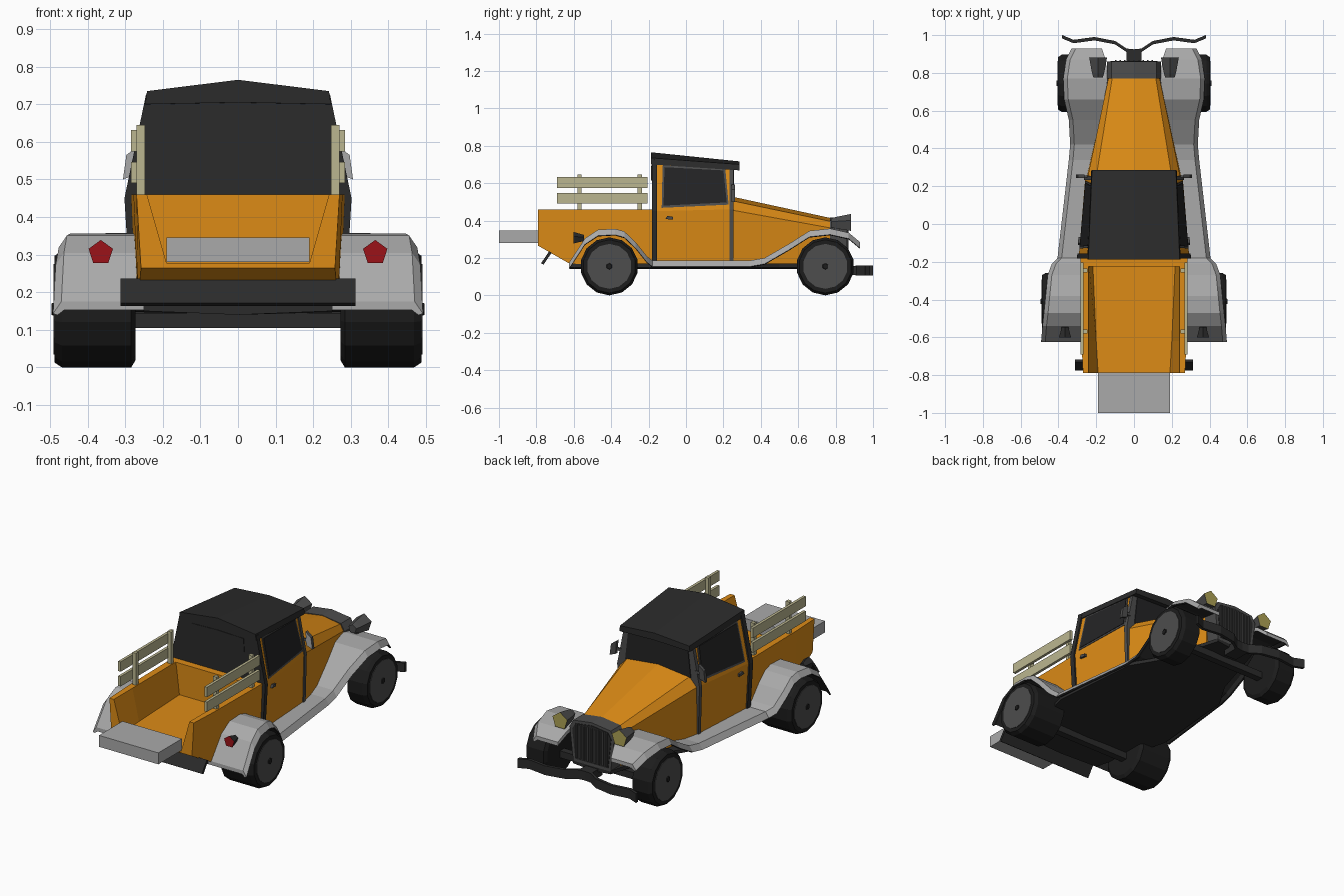
import bpy, bmesh, math
from mathutils import Vector

cube = bpy.data.objects.get("Cube")
if cube:
    bpy.data.objects.remove(cube, do_unlink=True)


def material(name, r, g, b):
    m = bpy.data.materials.new(name)
    m.use_nodes = True
    m.diffuse_color = (r, g, b, 1)
    m.node_tree.nodes["Principled BSDF"].inputs["Base Color"].default_value = (r, g, b, 1)
    return m


ORANGE = material("orange paint", 0.72, 0.26, 0.008)
GREY = material("light grey", 0.4, 0.4, 0.4)
BLACK = material("soft black", 0.024, 0.024, 0.024)
TRIM = material("dark grey trim", 0.075, 0.075, 0.075)
TYRE = material("tyre rubber", 0.012, 0.012, 0.012)
GLASS = material("dark glass", 0.017, 0.017, 0.018)
WOOD = material("pale wood", 0.5, 0.47, 0.28)
RED = material("red lens", 0.33, 0.006, 0.009)
YELLOW = material("yellow lens", 0.42, 0.36, 0.09)


def loft(name, rings, mat, pair=False, second=None, rule=None):
    """Skin matching closed rings, cap both ends, optionally mirror over x."""
    bm = bmesh.new()
    rows = [[bm.verts.new(p) for p in ring] for ring in rings]
    n = len(rows[0])
    for a, b in zip(rows, rows[1:]):
        for i in range(n):
            j = (i + 1) % n
            bm.faces.new((a[i], a[j], b[j], b[i]))
    bm.faces.new(rows[0])
    bm.faces.new(rows[-1])
    bmesh.ops.recalc_face_normals(bm, faces=bm.faces)
    bm.normal_update()
    if rule:
        for f in bm.faces:
            f.material_index = int(rule(f))
    me = bpy.data.meshes.new(name)
    bm.to_mesh(me)
    bm.free()
    me.materials.append(mat)
    if second:
        me.materials.append(second)
    ob = bpy.data.objects.new(name, me)
    bpy.context.scene.collection.objects.link(ob)
    if pair:
        ob.modifiers.new("Mirror", "MIRROR").use_mirror_merge = False
    return ob


def section(y, half):
    """Symmetric ring at y from a half profile of (x, z)."""
    left = [(-x, y, z) for x, z in reversed(half) if x > 0]
    return [(x, y, z) for x, z in half] + left


def box(name, x, y, z, mat, pair=False):
    rings = [[(x[0], b, z[0]), (x[1], b, z[0]), (x[1], b, z[1]), (x[0], b, z[1])] for b in y]
    return loft(name, rings, mat, pair)


def lathe(name, axis, centre, profile, sides, mat, **kw):
    """Rings of (position, radius) along the x or y axis."""
    rings = []
    for d, r in profile:
        ring = []
        for k in range(sides):
            a = 2 * math.pi * k / sides + math.pi / 2
            u, v = r * math.cos(a), r * math.sin(a)
            ring.append(Vector(centre) + Vector((d, u, v) if axis == "x" else (u, d, v)))
        rings.append(ring)
    return loft(name, rings, mat, True, **kw)


# Cab: half profiles at the rear and the front, blended along y
REAR, FRONT = -0.17, 0.245
rear_half = [(0, 0.165), (0.275, 0.165), (0.292, 0.45), (0.235, 0.725), (0, 0.75)]
front_half = [(0, 0.165), (0.25, 0.165), (0.258, 0.46), (0.213, 0.685), (0, 0.7)]


def cab(y, grow=0.0):
    t = (y - REAR) / (FRONT - REAR)
    pts = [Vector(a).lerp(Vector(b), t) for a, b in zip(rear_half, front_half)]
    return [(p.x + grow if p.x > 0 else 0, p.y) for p in pts]


def cab_side(y, z):
    p = cab(y)
    lo, hi = (p[2], p[3]) if z > p[2][1] else (p[1], p[2])
    return lo[0] + (hi[0] - lo[0]) * (z - lo[1]) / (hi[1] - lo[1])


def side_plate(name, outline, out, mat):
    rings = [[(cab_side(y, z) + d, y, z) for y, z in outline] for d in (-0.003, out)]
    return loft(name, rings, mat, True)


loft("cab_body", [section(y, cab(y)) for y in (REAR, FRONT)], ORANGE)
loft("cab_back_panel", [section(y, cab(y, 0.009)) for y in (-0.183, -0.155)], BLACK)
loft("windshield_frame", [section(y, cab(y, 0.006)) for y in (0.232, 0.253)], TRIM)
loft("windshield", [section(y, [(0, 0.52), (0.21, 0.5), (0.19, 0.675), (0, 0.69)])
                    for y in (0.25, 0.257)], GLASS)
side_plate("door_window_frame", [(-0.13, 0.468), (-0.125, 0.695), (0.21, 0.678), (0.228, 0.485)], 0.003, TRIM)
side_plate("door_window", [(-0.12, 0.48), (-0.115, 0.685), (0.2, 0.668), (0.218, 0.497)], 0.006, GLASS)
side_plate("door_handle", [(-0.11, 0.408), (-0.1, 0.425), (-0.07, 0.42), (-0.07, 0.405)], 0.012, TRIM)
loft("roof", [section(-0.187, [(0, 0.705), (0.247, 0.7), (0.242, 0.735), (0, 0.765)]),
              section(0.287, [(0, 0.675), (0.226, 0.668), (0.222, 0.7), (0, 0.716)])], BLACK)
loft("rear_window", [section(y, [(0, 0.615), (0.17, 0.615), (0.165, 0.69), (0, 0.695)])
                     for y in (-0.186, -0.18)], BLACK)

# Hood and radiator
loft("hood", [section(0.25, [(0, 0.165), (0.25, 0.165), (0.245, 0.455), (0.2, 0.505), (0, 0.527)]),
              section(0.775, [(0, 0.165), (0.13, 0.165), (0.135, 0.36), (0.115, 0.395), (0, 0.413)])], ORANGE)
shell = [(0, 0.165), (0.12, 0.165), (0.143, 0.36), (0.12, 0.4), (0, 0.416)]
loft("radiator_shell", [section(y, shell) for y in (0.77, 0.86)], TRIM)
loft("grille", [section(y, [(x * 0.87, 0.29 + (z - 0.29) * 0.87) for x, z in shell])
                for y in (0.855, 0.863)], BLACK)
for i in range(9):
    x = (i - 4) * 0.024
    box("grille_bar", (x - 0.004, x + 0.004), (0.86, 0.869), (0.19, 0.385), TRIM)

# Fenders and running boards: stations of y, height, inner x, outer x
fender_path = [
    (0.93, 0.285, 0.17, 0.33), (0.87, 0.335, 0.15, 0.36), (0.77, 0.357, 0.14, 0.375),
    (0.66, 0.345, 0.15, 0.37), (0.55, 0.275, 0.17, 0.345), (0.42, 0.2, 0.2, 0.338),
    (0.34, 0.186, 0.22, 0.345), (-0.18, 0.186, 0.25, 0.405), (-0.21, 0.21, 0.25, 0.435),
    (-0.27, 0.285, 0.25, 0.457), (-0.33, 0.342, 0.25, 0.463), (-0.38, 0.356, 0.25, 0.468),
    (-0.47, 0.351, 0.25, 0.477), (-0.54, 0.305, 0.25, 0.485), (-0.625, 0.175, 0.25, 0.492)]
loft("fender_and_running_board",
     [[(xi, y, z), (xo - 0.022, y, z), (xo, y, z - 0.032), (xo - 0.012, y, z - 0.036),
       (xo - 0.03, y, z - 0.022), (xi, y, z - 0.022)] for y, z, xi, xo in fender_path],
     GREY, True, BLACK, lambda f: f.normal.z < -0.3 and f.calc_center_median().y > -0.6)

# Underbody and axles
loft("underbody", [section(y, [(0, 0.14), (w, 0.15), (w, 0.17), (0, 0.17)])
                   for y, w in ((-0.62, 0.25), (-0.18, 0.37), (0.34, 0.325), (0.5, 0.23), (0.86, 0.12))], BLACK)
for name, y in (("rear_axle", -0.41), ("front_axle", 0.745)):
    box(name, (-0.3, 0.3), (y - 0.02, y + 0.02), (0.105, 0.145), BLACK)

# Wheels
for name, y, inner, outer in (("rear", -0.41, 0.272, 0.488), ("front", 0.745, 0.272, 0.403)):
    c = (0, y, 0.155)
    lathe(name + "_tyre", "x", c, [(inner, 0.135), (inner + 0.012, 0.155), (outer - 0.02, 0.155),
                                   (outer, 0.142)], 14, TYRE)
    lathe(name + "_wheel_disc", "x", c, [(outer - 0.01, 0.12), (outer + 0.003, 0.12)], 14, TRIM)
    lathe(name + "_hub_cap", "x", c, [(outer, 0.018), (outer + 0.008, 0.015)], 6, TYRE)

# Cargo bed, open at the tail
bed = [(y, [(0, zb), (w - 0.012, zb), (w, 0.46), (0.242, 0.46), (floor, 0.278), (0, 0.278)])
       for y, zb, w, floor in ((-0.79, 0.265, 0.27, 0.19), (-0.62, 0.168, 0.278, 0.2), (-0.17, 0.168, 0.284, 0.22))]
loft("cargo_bed", [section(y, half) for y, half in bed], ORANGE)
box("bed_front_wall", (-0.25, 0.25), (-0.225, -0.175), (0.2, 0.46), ORANGE)
box("tailgate", (-0.19, 0.19), (-1.0, -0.785), (0.28, 0.346), GREY)

# Stake racks
for y in (-0.57, -0.247):
    box("rack_post", (0.247, 0.27), (y - 0.011, y + 0.011), (0.45, 0.645), WOOD, True)
for z in (0.49, 0.575):
    box("rack_board", (0.268, 0.284), (-0.69, -0.205), (z, z + 0.057), WOOD, True)

# Bumpers
loft("rear_bumper", [[(x, -0.775, 0.172), (x, -0.762, 0.164), (x, -0.718, 0.228), (x, -0.731, 0.236)]
                     for x in (-0.312, 0.312)], BLACK)
bumper_path = [(0, 0.918), (0.04, 0.922), (0.1, 0.962), (0.21, 0.983), (0.32, 0.968), (0.38, 0.993)]
loft("front_bumper", [[(x, y - 0.011, 0.107), (x, y + 0.007, 0.107), (x, y + 0.007, 0.16),
                       (x, y - 0.011, 0.16)] for x, y in bumper_path], BLACK, True)
box("bumper_mount", (-0.04, 0.04), (0.82, 0.92), (0.11, 0.158), BLACK)

# Lamps: five-sided cones with a coloured face
lathe("headlight", "y", (0.19, 0, 0.385), [(0.775, 0.026), (0.8, 0.034), (0.882, 0.05)], 5, TRIM,
      second=YELLOW, rule=lambda f: f.normal.y > 0.9)
box("headlight_stalk", (0.178, 0.202), (0.795, 0.82), (0.33, 0.37), TRIM, True)
lathe("tail_light", "y", (0.365, 0, 0.305), [(-0.545, 0.018), (-0.602, 0.034)], 5, BLACK,
      second=RED, rule=lambda f: f.normal.y < -0.9)

# Wing mirrors
loft("wing_mirror", [[(0.268, y, 0.515), (0.306, y, 0.5), (0.297, y, 0.565), (0.262, y, 0.592)]
                     for y in (0.243, 0.262)], TRIM, True, GREY, lambda f: f.normal.y < -0.9)
box("mirror_arm", (0.235, 0.27), (0.246, 0.256), (0.535, 0.55), TRIM, True)
